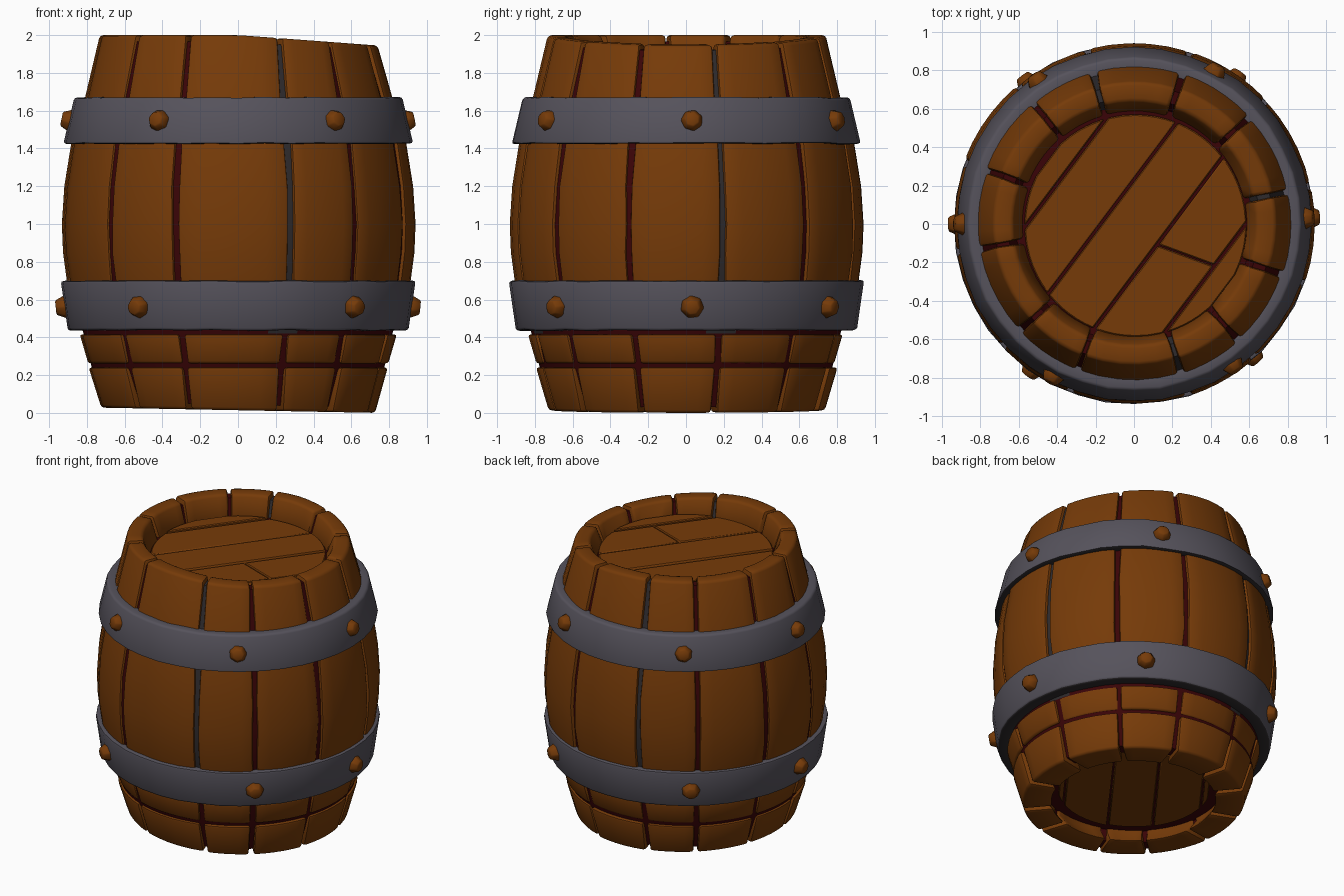
import bpy, bmesh, math, random
from mathutils import Matrix, Vector

if "Cube" in bpy.data.objects:
    bpy.data.objects.remove(bpy.data.objects["Cube"])

random.seed(4)


def material(name, rgb):
    m = bpy.data.materials.new(name)
    m.diffuse_color = (*rgb, 1)
    m.use_nodes = True
    m.node_tree.nodes["Principled BSDF"].inputs["Base Color"].default_value = m.diffuse_color
    return m


WOOD = material("brown wood", (0.18, 0.043, 0.0025))
IRON = material("grey iron", (0.092, 0.085, 0.106))
DARK = material("dark red gap", (0.042, 0.0012, 0.002))
CHARCOAL = material("charcoal gap", (0.028, 0.024, 0.026))


def finish(bm, name, mat, bevel=0.0, segments=2):
    """Soften the hard edges, write the mesh and shade it."""
    bmesh.ops.recalc_face_normals(bm, faces=bm.faces)
    if bevel:
        hard = [e for e in bm.edges
                if e.is_manifold and e.calc_face_angle(0) > math.radians(42)]
        bmesh.ops.bevel(bm, geom=hard, offset=bevel, segments=segments,
                        profile=0.5, affect='EDGES', clamp_overlap=False)
    me = bpy.data.meshes.new(name)
    bm.to_mesh(me)
    bm.free()
    me.materials.append(mat)
    ob = bpy.data.objects.new(name, me)
    bpy.context.collection.objects.link(ob)
    bpy.ops.object.select_all(action='DESELECT')
    ob.select_set(True)
    bpy.context.view_layer.objects.active = ob
    bpy.ops.object.shade_smooth_by_angle(angle=math.radians(40))
    return ob


def lean(x, z):
    """The rim drops a little to the right, the foot rises to the left."""
    if z > 1.75:
        return z - 0.055 * max(0, x) / 0.74 * (z - 1.75) / 0.25
    if z < 0.1:
        return z + 0.014 * (1 - x / 0.74)
    return z


def block(bm, profile, a0, a1, gap=0.014, steps=5, jitter=0.005):
    """One curved stave between two angles, with a closed (r, z) profile."""
    dr = random.uniform(-0.006, 0.006)
    rings = []
    rows = [(random.uniform(-jitter, jitter), random.uniform(-jitter, jitter)) for _ in profile]
    for i in range(steps + 1):
        ring = []
        for (r, z), (j0, j1) in zip(profile, rows):
            g = gap * (0.75 if z > 1.8 else 1)
            s, e = a0 + (g + j0) / r, a1 - (g + j1) / r
            a = s + (e - s) * i / steps
            x, y = (r + dr) * math.cos(a), (r + dr) * math.sin(a)
            ring.append(bm.verts.new((x, y, lean(x, z))))
        rings.append(ring)
    n = len(profile)
    for p, q in zip(rings, rings[1:]):
        for k in range(n):
            bm.faces.new((p[k], p[(k + 1) % n], q[(k + 1) % n], q[k]))
    bm.faces.new(rings[0])
    bm.faces.new(rings[-1][::-1])


def lathe(name, profile, mat, bevel=0.0, steps=48, wobble=0.0):
    """Full ring or closed solid turned round the z axis."""
    bm = bmesh.new()
    rings = []
    for i in range(steps):
        a = 2 * math.pi * i / steps
        d = random.uniform(-wobble, wobble)
        rings.append([])
        for r, z in profile:
            x, y = (r + d) * math.cos(a), (r + d) * math.sin(a)
            rings[-1].append(bm.verts.new((x, y, lean(x, z) + d)))
    n = len(profile)
    for i in range(steps):
        p, q = rings[i], rings[(i + 1) % steps]
        for k in range(n):
            bm.faces.new((p[k], p[(k + 1) % n], q[(k + 1) % n], q[k]))
    bmesh.ops.remove_doubles(bm, verts=bm.verts, dist=0.0005)
    return finish(bm, name, mat, bevel)


# Staves: uneven joints, shared by foot blocks, short blocks and long staves
joints = [math.radians(a) for a in
          (-137, -111, -72.5, -48, -19, 12, 43, 72, 105, 130, 160, 189, 223)]
foot = [(0.73, 0.0), (0.797, 0.241), (0.60, 0.241), (0.60, 0.09), (0.535, 0.0)]
short = [(0.79, 0.262), (0.835, 0.415), (0.70, 0.415), (0.70, 0.262)]
long = [(0.85, 0.44), (0.912, 0.70), (0.932, 0.85), (0.938, 1.0), (0.925, 1.2),
        (0.888, 1.43), (0.815, 1.67), (0.737, 2.0), (0.635, 2.0),
        (0.585, 1.85), (0.70, 1.5), (0.80, 1.0), (0.70, 0.44)]
for name, prof, bevel in (("foot_blocks", foot, 0.016), ("short_staves", short, 0.013),
                          ("long_staves", long, 0.018)):
    bm = bmesh.new()
    for a0, a1 in zip(joints, joints[1:]):
        block(bm, prof, a0, a1)
    finish(bm, name, WOOD, bevel)

# Dark core seen through the gaps; three of the joints are charcoal
core = lathe("dark_core", [(0.70, 0.03), (0.773, 0.235), (0.818, 0.42), (0.893, 0.70),
                           (0.913, 0.85), (0.919, 1.0), (0.906, 1.2), (0.868, 1.43),
                           (0.795, 1.67), (0.722, 1.965), (0.655, 1.965), (0.615, 1.853),
                           (0.0002, 1.853), (0.0002, 0.135), (0.61, 0.135), (0.61, 0.03)],
             DARK, 0, 96)
core.data.materials.append(CHARCOAL)
for f in core.data.polygons:
    c = f.center
    near = min(abs(math.degrees(math.atan2(c.y, c.x)) - a) for a in (-72.5, 12, 105))
    if c.z > 0.44 and math.hypot(c.x, c.y) > 0.63 and near < 5:
        f.material_index = 1

# Iron hoops, with a charcoal underside
for name, prof in (
        ("upper_hoop", [(0.925, 1.425), (0.867, 1.67), (0.78, 1.67), (0.85, 1.425)]),
        ("lower_hoop", [(0.902, 0.437), (0.940, 0.70), (0.86, 0.70), (0.81, 0.437)])):
    hoop = lathe(name, prof, IRON, 0.014, 40, 0.003)
    hoop.data.materials.append(CHARCOAL)
    for f in hoop.data.polygons:
        if f.normal.z < -0.85:
            f.material_index = 1


def rivets(name, angles, radius, z, tilt):
    bm = bmesh.new()
    for deg in angles:
        m = (Matrix.Rotation(math.radians(deg), 4, 'Z')
             @ Matrix.Translation((radius, 0, z))
             @ Matrix.Rotation(math.radians(90 - tilt), 4, 'Y')
             @ Matrix.Rotation(random.random(), 4, 'Z'))
        bmesh.ops.create_cone(bm, cap_ends=True, segments=7, radius1=0.068,
                              radius2=0.040, depth=0.06, matrix=m)
    finish(bm, name, WOOD, 0.006, 1)


rivets("upper_rivets", (-118, -55, 2, 62, 124, 180), 0.905, 1.55, 12)
rivets("lower_rivets", (-125, -48, 2, 55, 127, 180), 0.935, 0.56, -6)

# Lid and base planks: strips of a disc, running diagonally
along, across = Vector((0.6, 0.8, 0)), Vector((0.8, -0.6, 0))


def planks(name, R, z0, z1, splits, shift=(0, 0, 0)):
    bm = bmesh.new()
    edges = [-R + 0.003, -0.455, -0.15, 0.15, 0.455, R - 0.003]
    for i, (u0, u1) in enumerate(zip(edges, edges[1:])):
        u0, u1 = u0 + 0.007, u1 - 0.007
        us = [u0 + (u1 - u0) * k / 6 for k in range(7)]
        cut = splits.get(i)
        parts = [(-9, 9)] if cut is None else [(-9, cut - 0.004), (cut + 0.004, 9)]
        dz = random.uniform(-0.006, 0.006)
        for lo, hi in parts:
            top = [(u, min(hi + 0.3 * (u - u0), math.sqrt(R * R - u * u))) for u in us]
            bot = [(u, max(lo + 0.3 * (u - u0), -math.sqrt(R * R - u * u))) for u in us]
            f = bm.faces.new([bm.verts.new(along * t + across * u + Vector((0, 0, z0 + dz)))
                              for u, t in bot + top[::-1]])
            ext = bmesh.ops.extrude_face_region(bm, geom=[f])
            for v in ext["geom"]:
                if isinstance(v, bmesh.types.BMVert):
                    v.co.z += z1 - z0
    bmesh.ops.translate(bm, verts=bm.verts, vec=shift)
    finish(bm, name, WOOD, 0.006, 1)


planks("lid_planks", 0.578, 1.80, 1.872, {3: -0.01}, (0.008, -0.008, 0))
planks("base_planks", 0.505, 0.105, 0.16, {})
